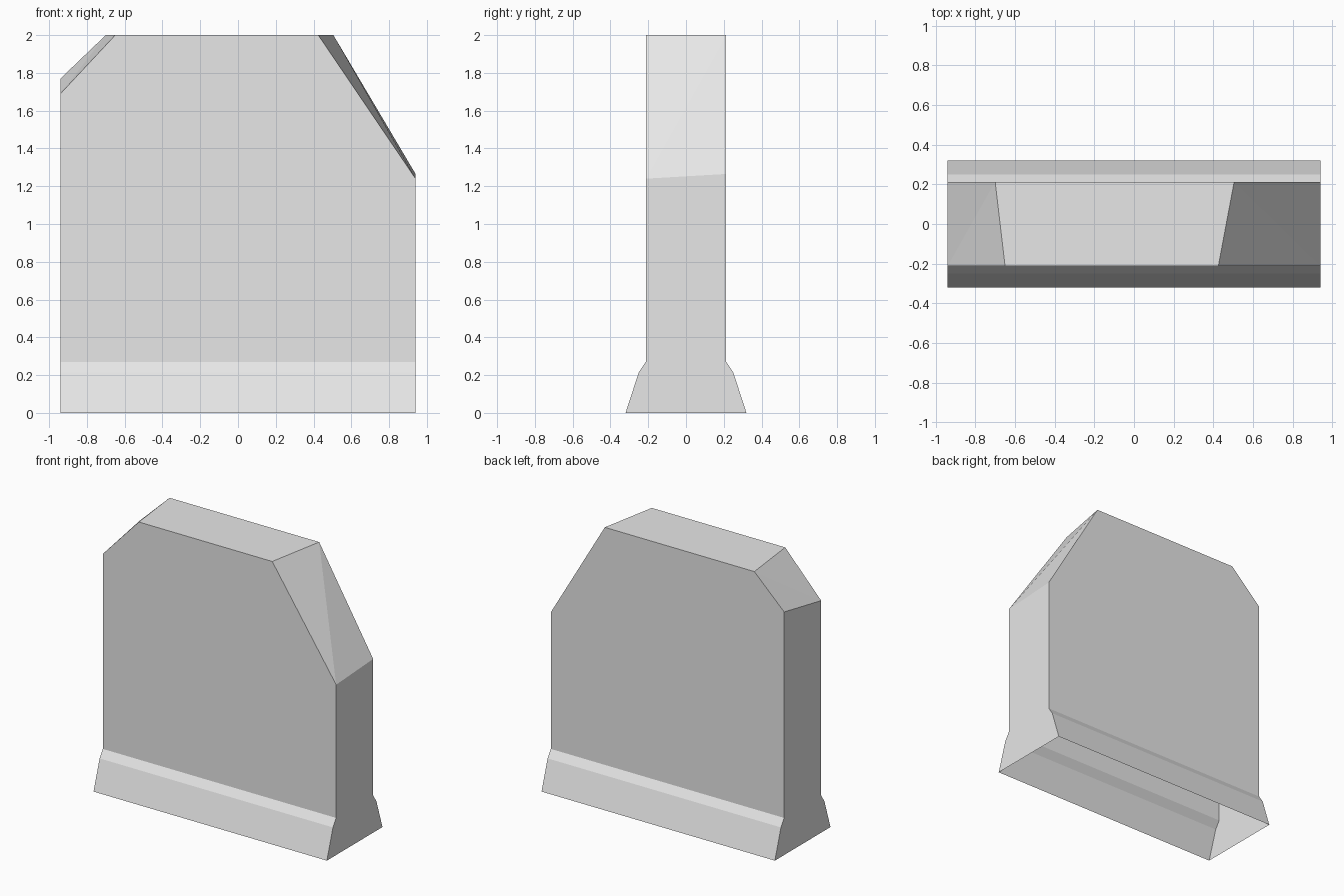
import bpy
import bmesh

if "Cube" in bpy.data.objects:
    bpy.data.objects.remove(bpy.data.objects["Cube"])

HALF_X = 0.94      # half length of the slab
WALL_Y = 0.213     # half thickness of the upper wall

# Foot profile from the ground up: (half thickness, height)
FOOT = [(0.32, 0.0), (0.25, 0.215), (WALL_Y, 0.27)]

# Clipped top corners per side: (left shoulder z, left top x, right top x, right shoulder z)
TOP = {-1: (1.69, -0.65, 0.425, 1.24),   # front
       1: (1.77, -0.70, 0.505, 1.265)}   # back

bm = bmesh.new()
rows = {}    # foot vertices per side, as (left, right) pairs
crown = {}   # upper outline per side, left to right

for s in (-1, 1):
    rows[s] = [tuple(bm.verts.new((x, s * y, z)) for x in (-HALF_X, HALF_X))
               for y, z in FOOT]
    zl, xl, xr, zr = TOP[s]
    crown[s] = [bm.verts.new((x, s * WALL_Y, z)) for x, z in
                ((-HALF_X, zl), (xl, 2.0), (xr, 2.0), (HALF_X, zr))]

    # Flared foot bands
    for (a, b), (c, d) in zip(rows[s], rows[s][1:]):
        bm.faces.new((a, b, d, c))
    # Large wall face
    left, right = rows[s][-1]
    bm.faces.new([left, right] + crown[s][::-1])

# Flat end faces
for i, top in ((0, 0), (1, 3)):
    front = [r[i] for r in rows[-1]] + [crown[-1][top]]
    back = [r[i] for r in rows[1]] + [crown[1][top]]
    bm.faces.new(front + back[::-1])

# Top face and the two slightly twisted corner cuts (underside stays open)
f, b = crown[-1], crown[1]
bm.faces.new((f[1], f[2], b[2], b[1]))
for low, high in ((0, 1), (3, 2)):
    bm.faces.new((f[low], f[high], b[high]))
    bm.faces.new((f[low], b[high], b[low]))

bmesh.ops.recalc_face_normals(bm, faces=bm.faces)
# The top face must point up
bm.faces.ensure_lookup_table()
top_face = max(bm.faces, key=lambda fc: fc.calc_center_median().z)
if top_face.normal.z < 0:
    bmesh.ops.reverse_faces(bm, faces=bm.faces)

mesh = bpy.data.meshes.new("barrier_slab")
bm.to_mesh(mesh)
bm.free()

grey = bpy.data.materials.new("concrete_grey")
grey.diffuse_color = (0.8, 0.8, 0.8, 1.0)
grey.use_nodes = True
grey.node_tree.nodes["Principled BSDF"].inputs["Base Color"].default_value = grey.diffuse_color
mesh.materials.append(grey)

slab = bpy.data.objects.new("barrier_slab", mesh)
bpy.context.collection.objects.link(slab)
